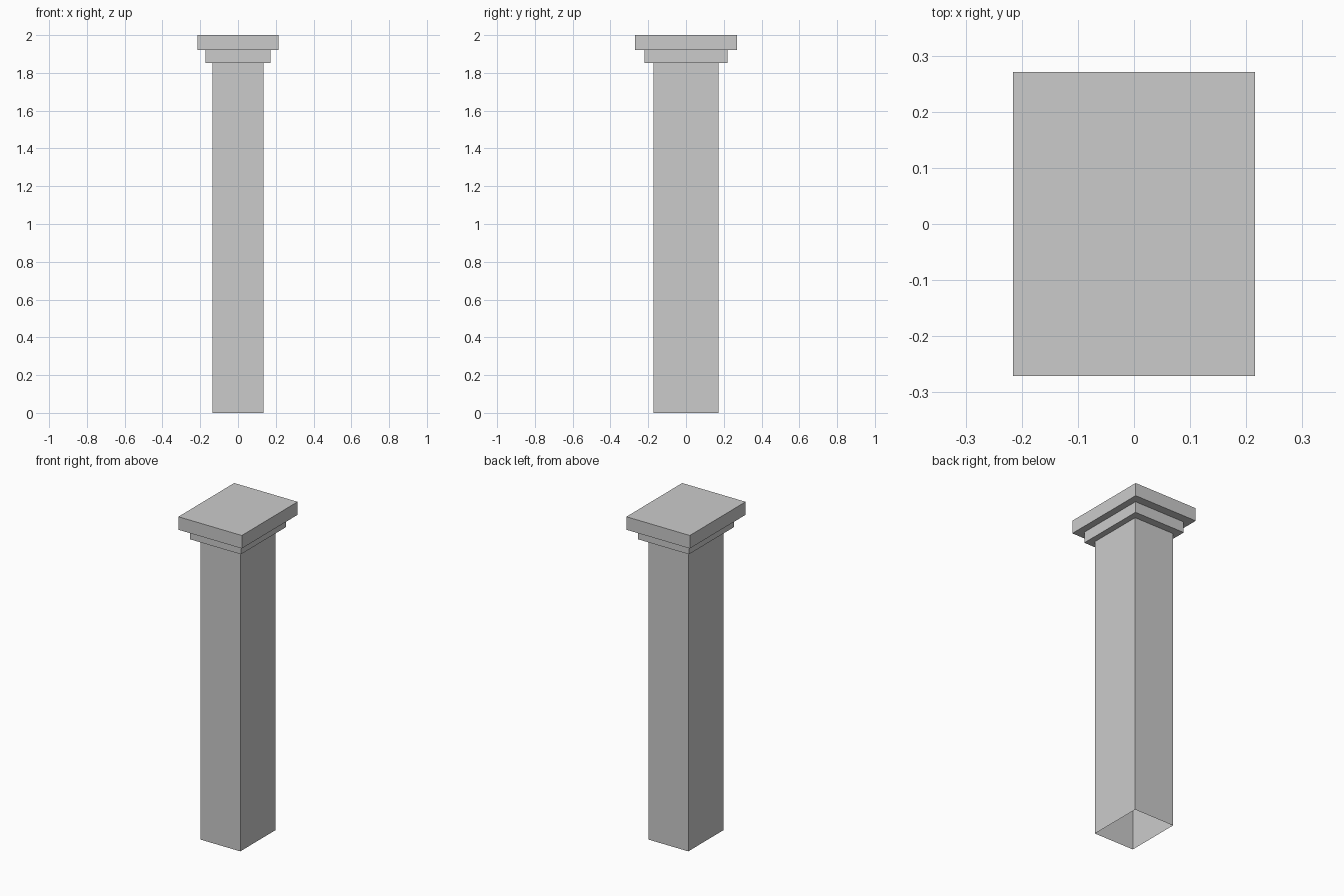
import bpy, bmesh

if "Cube" in bpy.data.objects:
    bpy.data.objects.remove(bpy.data.objects["Cube"])

# Stepped profile from the open foot up: half width x, half depth y, height z
PROFILE = [
    (0.136, 0.172, 0.00),    # shaft foot
    (0.136, 0.172, 1.853),   # shaft top
    (0.173, 0.219, 1.853),   # lower capital step
    (0.173, 0.219, 1.92),
    (0.2155, 0.271, 1.92),   # top slab
    (0.2155, 0.271, 2.00),
]


def ring(bm, x, y, z):
    return [bm.verts.new((sx * x, sy * y, z))
            for sx, sy in ((-1, -1), (1, -1), (1, 1), (-1, 1))]


bm = bmesh.new()
rings = [ring(bm, *p) for p in PROFILE]

# Walls and ledges between neighbouring rings
for lo, hi in zip(rings, rings[1:]):
    for i in range(4):
        j = (i + 1) % 4
        bm.faces.new((lo[i], lo[j], hi[j], hi[i]))

# Flat top; the hidden foot stays open
bm.faces.new(rings[-1])

mesh = bpy.data.meshes.new("pillar")
bm.to_mesh(mesh)
bm.free()
bpy.context.collection.objects.link(bpy.data.objects.new("pillar", mesh))
